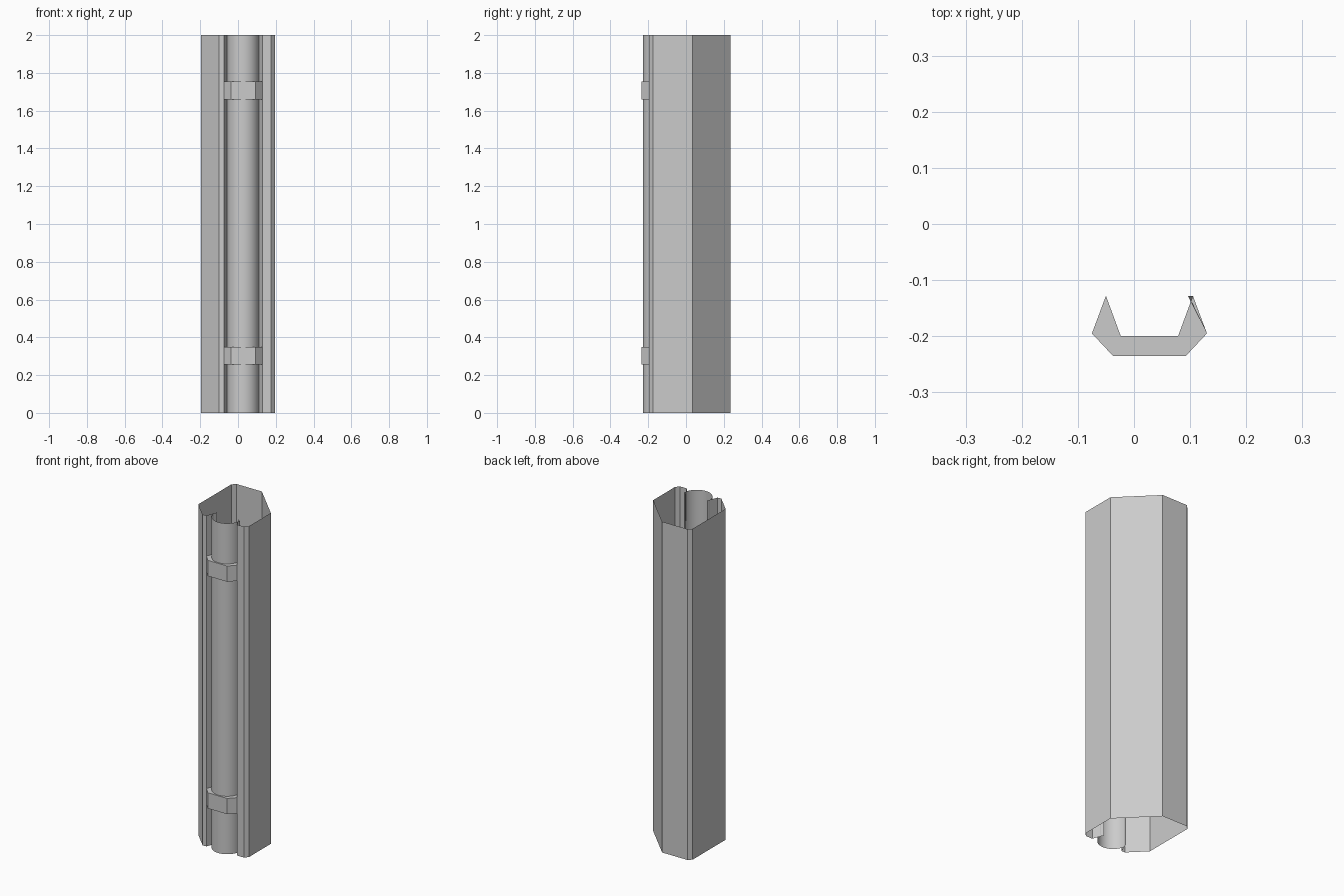
import bpy
import math

if "Cube" in bpy.data.objects:
    bpy.data.objects.remove(bpy.data.objects["Cube"])

H = 2.0
CX = 0.0275          # centre line of the tube slot


def wall(name, profile, z0, z1, closed=False, smooth=False):
    """Extrude an xy profile from z0 to z1; closed profiles get end caps."""
    n = len(profile)
    verts = [(x, y, z) for z in (z0, z1) for x, y in profile]
    faces = [(i, (i + 1) % n, n + (i + 1) % n, n + i)
             for i in range(n if closed else n - 1)]
    if closed:
        faces += [tuple(reversed(range(n))), tuple(range(n, 2 * n))]
    mesh = bpy.data.meshes.new(name)
    mesh.from_pydata(verts, [], faces)
    for p in mesh.polygons:
        p.use_smooth = smooth
    obj = bpy.data.objects.new(name, mesh)
    bpy.context.collection.objects.link(obj)
    return obj


# Open sheet-metal housing, counter-clockwise from the left lip of the slot
# round to the right lip when read backwards
shell = [(-0.05, -0.128), (-0.075, -0.195), (-0.10, -0.195), (-0.195, -0.10),
         (-0.195, 0.215), (-0.175, 0.235), (-0.005, 0.235), (0.195, 0.035),
         (0.195, -0.175), (0.175, -0.195), (0.13, -0.195), (0.105, -0.128)]
housing = wall("housing", shell[::-1], 0, H)
# slightly bent upper corner of the right lip
for v in housing.data.vertices:
    if abs(v.co.x - 0.105) < 1e-4 and v.co.z > 1:
        v.co.x = 0.096

# Rounded tube front filling the slot
R, TY, N = 0.085, -0.143, 24
arc = [(CX + R * math.cos(math.pi + math.pi * i / N),
        TY + R * math.sin(math.pi + math.pi * i / N)) for i in range(N + 1)]
wall("tube_front", arc, 0, H, smooth=True)

# Two U-shaped clamps holding the tube
half = [(0.0775, -0.128), (0.051, -0.20)]
outer = [(0.065, -0.235), (0.1025, -0.195)]
clamp = ([(CX - x, y) for x, y in reversed(outer)]
         + [(CX + x, y) for x, y in outer]
         + [(CX + x, y) for x, y in half]
         + [(CX - x, y) for x, y in reversed(half)])
for name, z0, z1 in (("lower_clamp", 0.255, 0.35), ("upper_clamp", 1.66, 1.755)):
    wall(name, clamp, z0, z1, closed=True)
